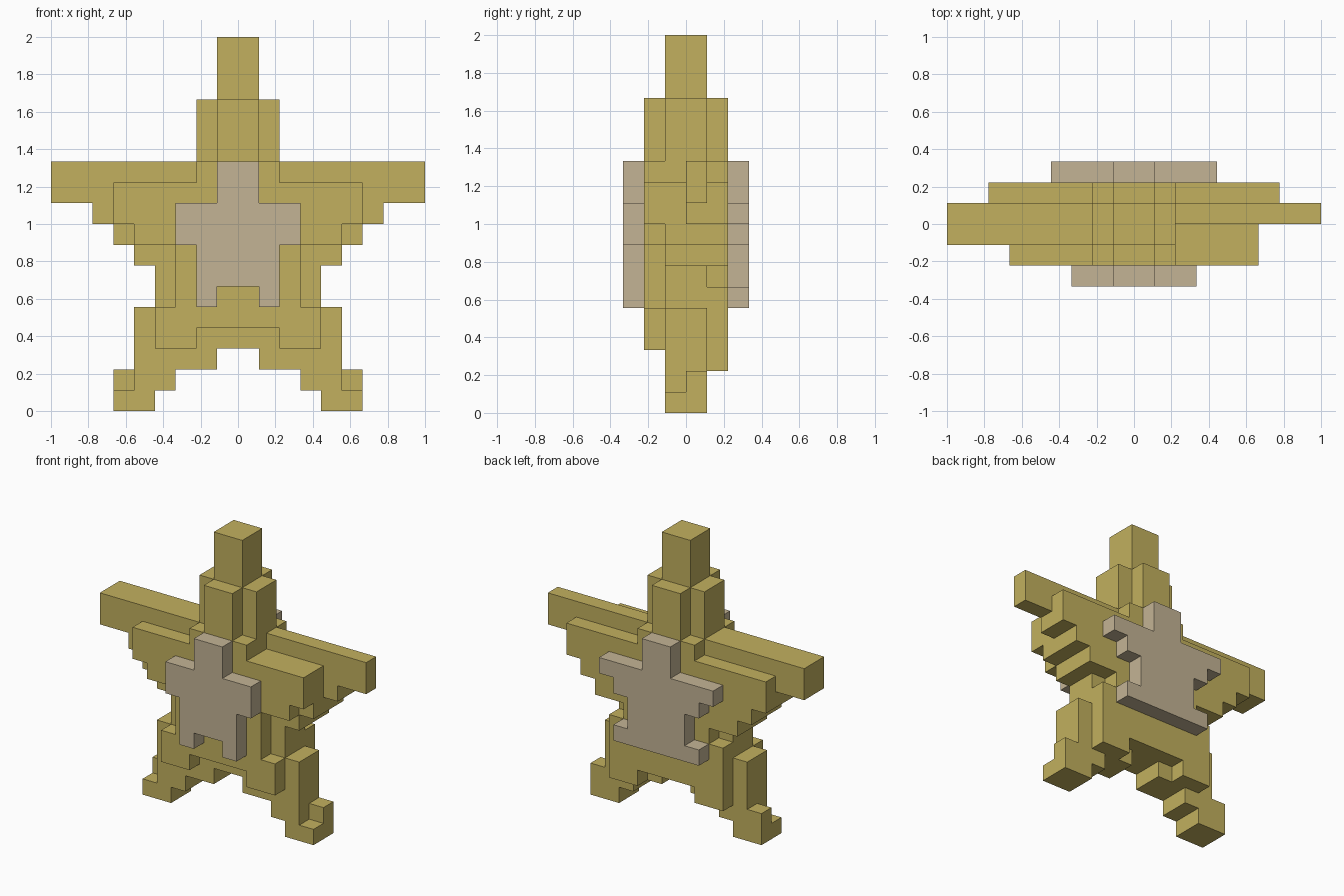
import bpy, bmesh

UNIT = 1 / 9  # edge length of one block

cube = bpy.data.objects.get("Cube")
if cube:
    bpy.data.objects.remove(cube, do_unlink=True)


def make_material(name, colour):
    mat = bpy.data.materials.new(name)
    mat.use_nodes = True
    mat.diffuse_color = colour
    bsdf = mat.node_tree.nodes["Principled BSDF"]
    bsdf.inputs["Base Color"].default_value = colour
    return mat


def slab(layer, rows, sides=(-1, 1)):
    """Fill one layer of blocks; each row is (bottom, top, inner x, outer x)."""
    cells = set()
    for bottom, top, inner, outer in rows:
        for z in range(bottom, top):
            for x in range(inner, outer):
                for side in sides:
                    cells.add((x if side > 0 else -x - 1, layer, z))
    return cells


def build(name, cells, mat):
    """Skin the outside of a set of blocks and merge the flat faces."""
    bm = bmesh.new()
    corners = {}

    def corner(p):
        if p not in corners:
            corners[p] = bm.verts.new([c * UNIT for c in p])
        return corners[p]

    for cell in sorted(cells):
        for axis in range(3):
            u, v = (axis + 1) % 3, (axis + 2) % 3
            for step in (-1, 1):
                neighbour = list(cell)
                neighbour[axis] += step
                if tuple(neighbour) in cells:
                    continue
                loop = []
                for du, dv in ((0, 0), (1, 0), (1, 1), (0, 1)):
                    p = list(cell)
                    p[axis] += step > 0
                    p[u] += du
                    p[v] += dv
                    loop.append(corner(tuple(p)))
                bm.faces.new(loop if step > 0 else loop[::-1])
    bmesh.ops.dissolve_limit(bm, angle_limit=0.01, verts=bm.verts[:], edges=bm.edges[:])
    mesh = bpy.data.meshes.new(name)
    bm.to_mesh(mesh)
    bm.free()
    mesh.materials.append(mat)
    obj = bpy.data.objects.new(name, mesh)
    bpy.context.collection.objects.link(obj)
    return obj


gold = make_material("gold", (0.54, 0.434, 0.113, 1))
stone = make_material("pale stone", (0.55, 0.455, 0.3, 1))

# Rows shared by the two middle layers
spire = [(15, 18, 0, 1), (11, 15, 0, 2)]
waist = [(8, 9, 0, 6), (7, 8, 0, 5), (5, 7, 0, 4)]
legs = [(3, 5, 0, 5), (2, 3, 1, 5), (1, 2, 3, 5), (0, 1, 4, 6)]
long_arm = [(10, 12, 0, 9), (9, 10, 0, 7)]
short_arm = [(9, 11, 0, 6)]
core = spire + waist + legs

# Star body: front layer, two middle layers, back layer
body = slab(-2, [(12, 15, 0, 1), (11, 12, 0, 2), (9, 11, 0, 6), (8, 9, 0, 5),
                 (5, 8, 0, 3), (4, 5, 0, 4), (3, 4, 2, 4)])
body |= slab(-1, core) | slab(-1, long_arm, [-1]) | slab(-1, short_arm, [1])
body |= slab(0, core + long_arm + [(1, 2, 5, 6)])
body |= slab(1, [(12, 15, 0, 1), (11, 12, 0, 2), (9, 11, 0, 7), (8, 9, 0, 6),
                 (7, 8, 0, 5), (6, 7, 0, 3), (3, 6, 0, 4), (2, 3, 2, 4)])
build("star_body", body, gold)

# Raised star plates on both sides
front_plate = slab(-3, [(10, 12, 0, 1), (8, 10, 0, 3), (6, 8, 0, 2), (5, 6, 1, 2)])
build("front_star_plate", front_plate, stone)
back_plate = slab(2, [(10, 12, 0, 1), (9, 10, 0, 4), (8, 9, 0, 3),
                      (6, 8, 0, 2), (5, 6, 0, 3)])
build("back_star_plate", back_plate, stone)
